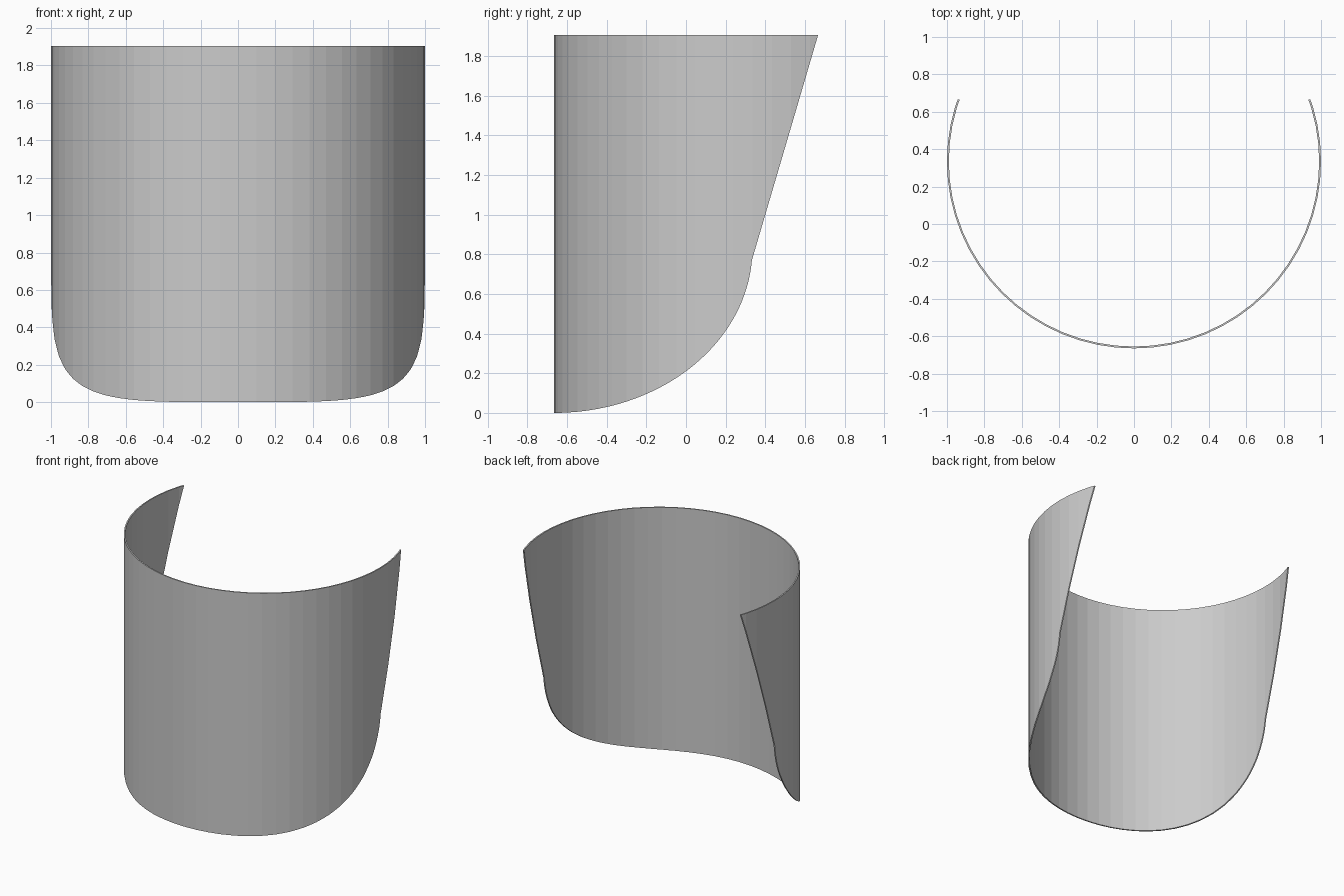
import bpy, bmesh
from math import sin, cos, pi, acos

if "Cube" in bpy.data.objects:
    bpy.data.objects.remove(bpy.data.objects["Cube"])

R, WALL, CY = 1.0, 0.01, 0.335   # outer radius, thickness, axis y
TOP, SIDES = 1.905, 64


def prism(name, loops, direction):
    """Extrude a closed loop, or the strip between two loops, along a vector."""
    bm = bmesh.new()
    rings = [[bm.verts.new(p) for p in loop] for loop in loops]
    if len(rings) == 1:
        faces = [bm.faces.new(rings[0])]
    else:
        a, b = rings
        n = len(a)
        faces = [bm.faces.new((a[i], a[(i + 1) % n], b[(i + 1) % n], b[i])) for i in range(n)]
    ext = bmesh.ops.extrude_face_region(bm, geom=faces, use_keep_orig=True)
    verts = [g for g in ext["geom"] if isinstance(g, bmesh.types.BMVert)]
    bmesh.ops.translate(bm, verts=verts, vec=direction)
    bmesh.ops.recalc_face_normals(bm, faces=bm.faces)
    mesh = bpy.data.meshes.new(name)
    bm.to_mesh(mesh)
    bm.free()
    ob = bpy.data.objects.new(name, mesh)
    bpy.context.collection.objects.link(ob)
    return ob


def circle(r):
    return [(r * sin(2 * pi * i / SIDES), CY - r * cos(2 * pi * i / SIDES), -0.1)
            for i in range(SIDES)]


# Thin full tube
shell = prism("curved_shell", [circle(R), circle(R - WALL)], (0, 0, TOP + 0.2))

# Side outline: rounded lower edge, then a slanted straight edge to the top
b, kink = 0.83, 0.77
end = acos(1 - kink / b)
outline = [(-0.9, 0)]
outline += [(CY - R + R * sin(end * i / 40), b * (1 - cos(end * i / 40))) for i in range(41)]
outline += [(0.666, TOP), (-0.9, TOP)]
cutter = prism("outline_cutter", [[(-1.5, y, z) for y, z in outline]], (3, 0, 0))
cutter.hide_render = True

# Keep only the part of the tube inside the outline
mod = shell.modifiers.new("trim", 'BOOLEAN')
mod.operation = 'INTERSECT'
mod.solver = 'EXACT'
mod.object = cutter
bpy.context.view_layer.objects.active = shell
bpy.ops.object.modifier_apply(modifier=mod.name)
bpy.data.objects.remove(cutter)
